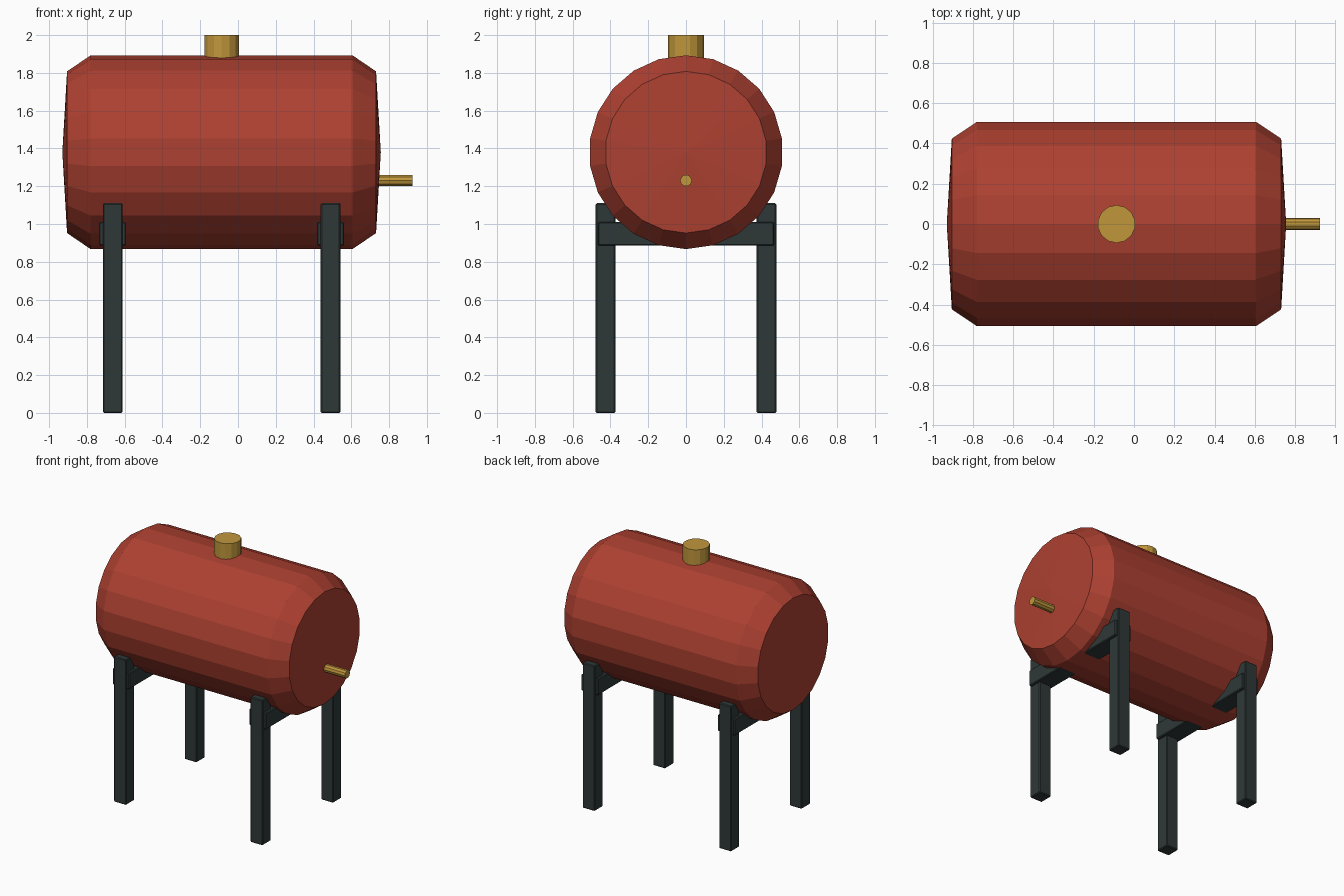
import bpy, bmesh
from math import pi, sin, cos
from mathutils import Matrix

if "Cube" in bpy.data.objects:
    bpy.data.objects.remove(bpy.data.objects["Cube"], do_unlink=True)


def material(name, rgb):
    m = bpy.data.materials.new(name)
    m.use_nodes = True
    m.diffuse_color = (*rgb, 1)
    bsdf = m.node_tree.nodes["Principled BSDF"]
    bsdf.inputs["Base Color"].default_value = (*rgb, 1)
    bsdf.inputs["Roughness"].default_value = 0.6
    return m


RED = material("red paint", (0.42, 0.052, 0.031))
BRASS = material("brass", (0.53, 0.31, 0.045))
IRON = material("dark iron", (0.028, 0.04, 0.039))

CENTER_X, AXIS_Z = -0.087, 1.38


def finish(name, bm, mat, bevel=0):
    bmesh.ops.recalc_face_normals(bm, faces=bm.faces)
    mesh = bpy.data.meshes.new(name)
    bm.to_mesh(mesh)
    bm.free()
    mesh.materials.append(mat)
    ob = bpy.data.objects.new(name, mesh)
    bpy.context.collection.objects.link(ob)
    if bevel:
        mod = ob.modifiers.new("soft_edges", "BEVEL")
        mod.width = bevel
        mod.segments = 1
    return ob


def box(name, center, size, bevel):
    bm = bmesh.new()
    bmesh.ops.create_cube(bm, size=1, matrix=Matrix.Translation(center) @ Matrix.Diagonal((*size, 1)))
    return finish(name, bm, IRON, bevel)


def rod(name, center, radius, length, sides, rotation=Matrix()):
    bm = bmesh.new()
    bmesh.ops.create_cone(bm, cap_ends=True, segments=sides, radius1=radius, radius2=radius,
                          depth=length, matrix=Matrix.Translation(center) @ rotation)
    return finish(name, bm, BRASS)


# Tank: a ring profile along x, with shallow cone ends
SIDES = 22
HALF, SHOULDER, TIP = 0.818, 0.693, 0.843
bm = bmesh.new()
rings = []
for x, r in ((-HALF, 0.428), (-SHOULDER, 0.513), (SHOULDER, 0.513), (HALF, 0.428)):
    rings.append([bm.verts.new((CENTER_X + x, r * sin(2 * pi * i / SIDES),
                                AXIS_Z + r * cos(2 * pi * i / SIDES))) for i in range(SIDES)])
tips = [bm.verts.new((CENTER_X + s * TIP, 0, AXIS_Z)) for s in (-1, 1)]
for i in range(SIDES):
    j = (i + 1) % SIDES
    for a, b in zip(rings, rings[1:]):
        bm.faces.new((a[i], a[j], b[j], b[i]))
    for tip, ring in zip(tips, (rings[0], rings[-1])):
        bm.faces.new((tip, ring[i], ring[j]))
finish("tank", bm, RED)

# Filler cap on top and outlet pipe on the left end
rod("filler_cap", (CENTER_X, 0, 1.92), 0.094, 0.16, 14)
rod("outlet_pipe", (0.815, 0, 1.23), 0.031, 0.22, 10, Matrix.Rotation(pi / 2, 4, "Y"))

# Stand: two leg pairs, each joined by a cross beam under the tank
for x_name, sx in (("right", -1), ("left", 1)):
    x = CENTER_X + sx * 0.577
    box(f"{x_name}_cross_beam", (x, 0, 0.948), (0.143, 0.932, 0.125), 0.006)
    for y_name, sy in (("front", -1), ("back", 1)):
        box(f"{y_name}_{x_name}_leg", (x, sy * 0.426, 0.555), (0.104, 0.104, 1.11), 0.006)
